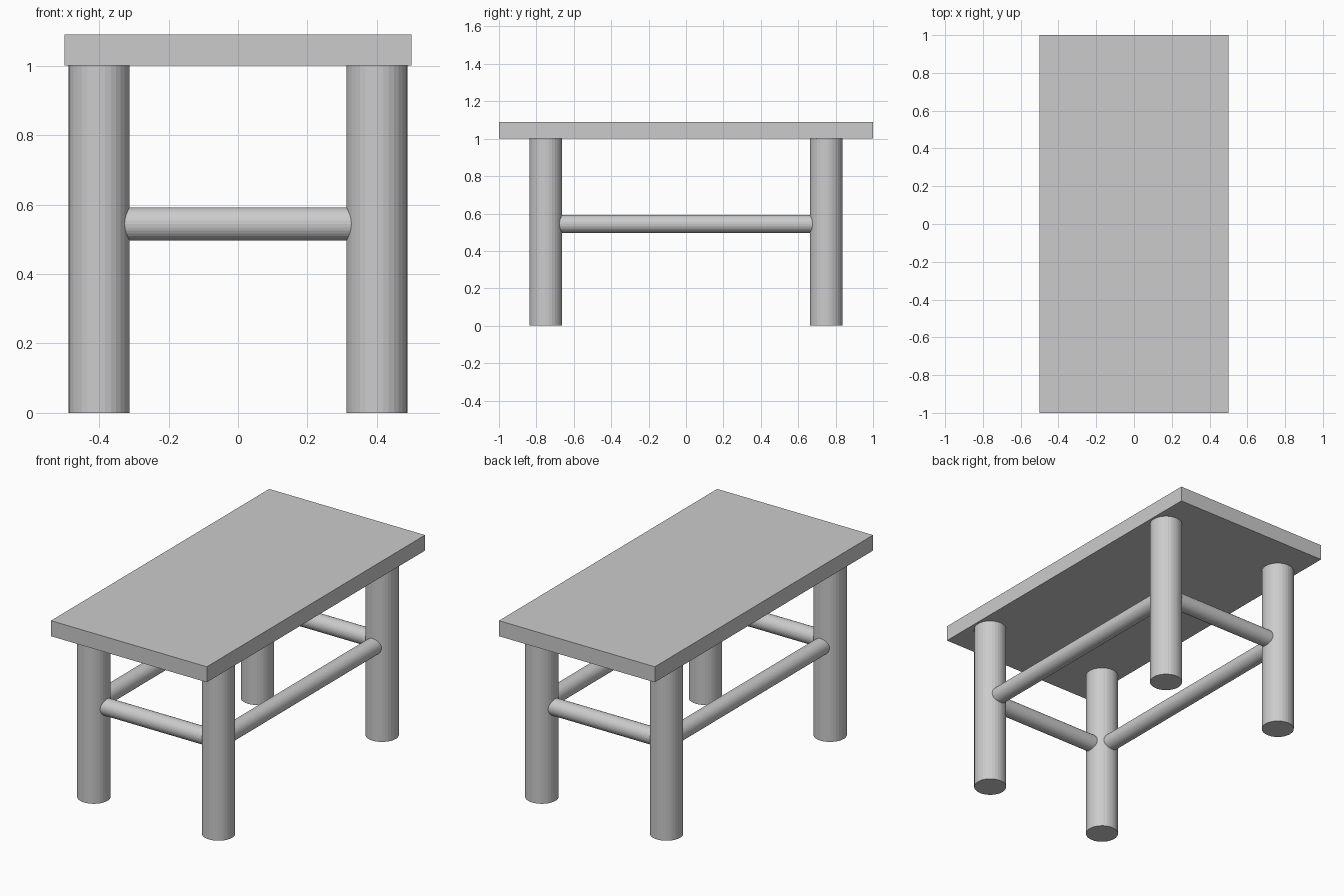
import bpy
from math import pi

if "Cube" in bpy.data.objects:
    bpy.data.objects.remove(bpy.data.objects["Cube"])

LEG_X, LEG_Y, LEG_R = 0.40, 0.75, 0.088
TOP_Z, RAIL_Z, RAIL_R = 1.0, 0.544, 0.048


def cylinder(name, radius, length, location, rotation=(0, 0, 0)):
    bpy.ops.mesh.primitive_cylinder_add(vertices=32, radius=radius, depth=length,
                                        location=location, rotation=rotation)
    bpy.context.object.name = name


# Table top
bpy.ops.mesh.primitive_cube_add(size=1, location=(0, 0, TOP_Z + 0.045))
top = bpy.context.object
top.name = "table_top"
top.scale = (1.0, 2.0, 0.09)
bpy.ops.object.transform_apply(location=False, rotation=False, scale=True)

# Four round legs
for y_name, sy in (("front", -1), ("back", 1)):
    for x_name, sx in (("left", -1), ("right", 1)):
        cylinder(f"{y_name}_{x_name}_leg", LEG_R, TOP_Z,
                 (sx * LEG_X, sy * LEG_Y, TOP_Z / 2))

# Short rails across the front and back, running between leg centres
for name, s in (("front", -1), ("back", 1)):
    cylinder(f"{name}_rail", RAIL_R, 2 * LEG_X, (0, s * LEG_Y, RAIL_Z), (0, pi / 2, 0))

# Long rails along the sides
for name, s in (("left", -1), ("right", 1)):
    cylinder(f"{name}_rail", RAIL_R, 2 * LEG_Y, (s * LEG_X, 0, RAIL_Z), (pi / 2, 0, 0))
